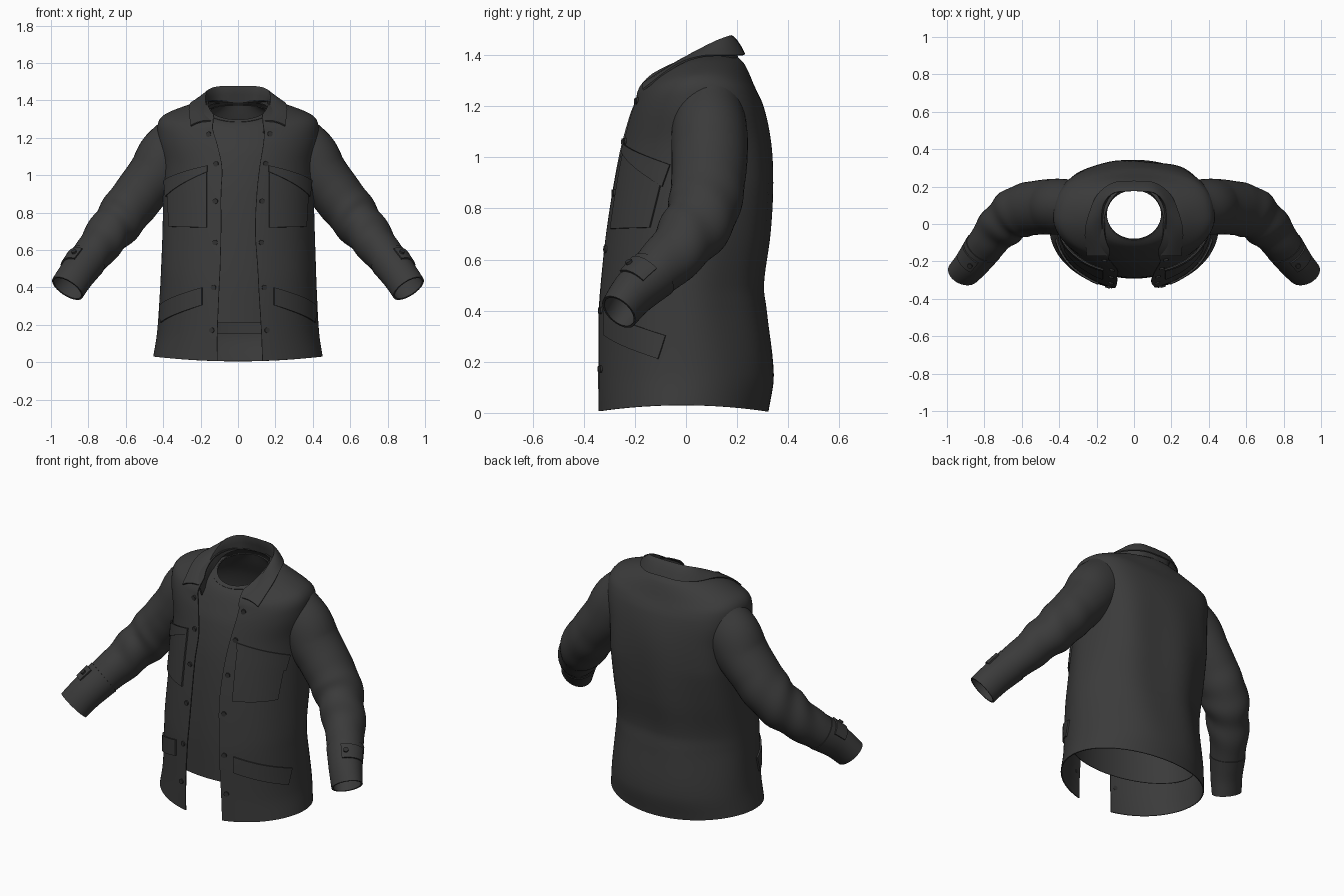
import bpy, bmesh, math
from mathutils import Vector

if "Cube" in bpy.data.objects:
    bpy.data.objects.remove(bpy.data.objects["Cube"])

fabric = bpy.data.materials.new("charcoal_cloth")
fabric.diffuse_color = (0.043, 0.043, 0.043, 1)
fabric.use_nodes = True
fabric.node_tree.nodes["Principled BSDF"].inputs["Base Color"].default_value = fabric.diffuse_color
dark = bpy.data.materials.new("black_button")
dark.diffuse_color = (0.03, 0.03, 0.03, 1)
dark.use_nodes = True
dark.node_tree.nodes["Principled BSDF"].inputs["Base Color"].default_value = dark.diffuse_color


def spline(rows, t):
    """Smooth interpolation of a table whose first column is the parameter."""
    n = len(rows)
    t = min(max(t, rows[0][0]), rows[-1][0])
    i = max(j for j in range(n - 1) if rows[j][0] <= t)
    a, b = rows[i], rows[i + 1]
    h = b[0] - a[0]
    s = (t - a[0]) / h

    def slope(j, c):
        lo, hi = rows[max(j - 1, 0)], rows[min(j + 1, n - 1)]
        return (hi[c] - lo[c]) / (hi[0] - lo[0])
    return [(2*s**3 - 3*s**2 + 1) * a[c] + (s**3 - 2*s**2 + s) * h * slope(i, c)
            + (3*s**2 - 2*s**3) * b[c] + (s**3 - s**2) * h * slope(i + 1, c)
            for c in range(1, len(a))]


def sheet(name, grid, thick=0.006, closed=False, hidden=None):
    """Cloth sheet through a grid of points; faces that test as hidden are left out."""
    bm = bmesh.new()
    vs = [[bm.verts.new(p) for p in row] for row in grid]
    m = len(grid[0])
    for r0, r1 in zip(vs, vs[1:]):
        for j in range(m if closed else m - 1):
            k = (j + 1) % m
            bm.faces.new((r0[j], r0[k], r1[k], r1[j]))
    if hidden:
        gone = [f for f in bm.faces if all(hidden(v.co) for v in f.verts)]
        bmesh.ops.delete(bm, geom=gone, context='FACES')
    bmesh.ops.recalc_face_normals(bm, faces=bm.faces)
    me = bpy.data.meshes.new(name)
    bm.to_mesh(me)
    bm.free()
    ob = bpy.data.objects.new(name, me)
    bpy.context.collection.objects.link(ob)
    me.materials.append(fabric)
    bpy.ops.object.select_all(action='DESELECT')
    bpy.context.view_layer.objects.active = ob
    ob.select_set(True)
    mod = ob.modifiers.new("thickness", 'SOLIDIFY')
    mod.thickness, mod.offset = thick, 0
    bpy.ops.object.modifier_apply(modifier=mod.name)
    bpy.ops.object.shade_smooth_by_angle(angle=math.radians(40))


# Height, half width, front y, back y, tilt, side lift, right and left opening edge
JACKET = [
    (0.005, 0.45, -0.350, 0.320, 0.00, 0.025, 0.13, 0.11),
    (0.15, 0.430, -0.352, 0.343, 0.00, 0.01, 0.125, 0.11),
    (0.40, 0.415, -0.348, 0.315, 0.00, 0.00, 0.11, 0.10),
    (0.50, 0.411, -0.340, 0.302, 0.00, 0.00, 0.105, 0.095),
    (0.70, 0.404, -0.318, 0.325, 0.00, 0.00, 0.092, 0.09),
    (0.90, 0.400, -0.287, 0.335, 0.00, 0.00, 0.10, 0.09),
    (1.05, 0.402, -0.258, 0.328, 0.01, 0.01, 0.115, 0.085),
    (1.18, 0.428, -0.226, 0.300, 0.02, 0.04, 0.135, 0.11),
    (1.25, 0.405, -0.205, 0.264, 0.03, 0.06, 0.14, 0.13),
    (1.30, 0.280, -0.212, 0.228, 0.06, 0.06, 0.135, 0.135),
    (1.325, 0.16, -0.220, 0.200, 0.065, 0.055, 0.13, 0.13)]
SHIRT = [
    (0.18, 0.400, -0.290, 0.285, -0.03, 0),
    (0.50, 0.380, -0.283, 0.270, 0, 0),
    (0.90, 0.372, -0.245, 0.300, 0, 0),
    (1.10, 0.365, -0.200, 0.280, 0, 0),
    (1.20, 0.335, -0.160, 0.250, 0.01, 0.02),
    (1.28, 0.240, -0.120, 0.210, 0.02, 0.04),
    (1.335, 0.145, -0.080, 0.182, 0.04, 0.01)]


def skin(rows, a, z, off=0.0):
    """Point and outward normal on a garment at angle a and height z."""
    w, yf, yb, tilt, lift = spline(rows, z)[:5]
    d, c, s = (yb - yf) / 2, (yb + yf) / 2, math.sin(a)
    nrm = Vector((math.cos(a) / w, s / d, 0)).normalized()
    if rows is JACKET:
        # soft drape folds and broad, squarer shoulder blades on the back
        fade = max(0, math.sin(math.pi * z / 1.2)) if z < 1.2 else 0
        off += 0.007 * fade * math.sin(7 * a + 2 * z) * (0.5 + 0.5 * s)
        if s > 0:
            broad = min(1, max(0, (z - 0.4) / 0.5)) * min(1, max(0, (1.31 - z) / 0.08))
            s += 0.6 * broad * s * (1 - s)
    p = Vector((w * math.cos(a), c + d * s,
                z + tilt * math.sin(a) + lift * math.cos(a) ** 2))
    return p + nrm * off, nrm


def angle_at(x, z):
    return -math.acos(max(-0.98, min(0.98, x / spline(JACKET, z)[0])))


def heights(rows, n):
    """Evenly spaced steps inside every table interval."""
    out = [a[0] + (b[0] - a[0]) * i / n for a, b in zip(rows, rows[1:]) for i in range(n)]
    return out + [rows[-1][0]]


# Sleeve centre line, half width and half depth
ARM = [
    (0.0, 0.31, 0.090, 1.14, 0.178, 0.140), (0.10, 0.38, 0.092, 1.09, 0.162, 0.146),
    (0.22, 0.44, 0.092, 1.005, 0.146, 0.146), (0.34, 0.51, 0.088, 0.92, 0.136, 0.142),
    (0.52, 0.615, 0.065, 0.785, 0.130, 0.137), (0.68, 0.71, -0.008, 0.665, 0.113, 0.120),
    (0.82, 0.792, -0.108, 0.56, 0.098, 0.100), (0.92, 0.862, -0.205, 0.47, 0.090, 0.082),
    (1.0, 0.912, -0.262, 0.395, 0.088, 0.070)]


def sleeve(t, a, side, off=0.0):
    x, y, z, ru, rv = spline(ARM, t)
    p = Vector((x, y, z))
    tan = (Vector(spline(ARM, t + 0.02)[:3]) - Vector(spline(ARM, t - 0.02)[:3])).normalized()
    u = tan.cross(Vector((0, 1, 0))).normalized()
    v = tan.cross(u)
    nrm = u * math.cos(a) + v * math.sin(a)
    # crumpled cloth around the elbow
    bunch = math.exp(-((t - 0.62) / 0.16) ** 2)
    off += 0.006 * bunch * math.sin(38 * t + 2.5 * math.sin(a + 0.6))
    p += u * math.cos(a) * (ru + off) + v * math.sin(a) * (rv + off)
    p.x *= side
    return p, Vector((nrm.x * side, nrm.y, nrm.z))


ARM_SAMPLES = [spline(ARM, i / 60) for i in range(24)]


def in_sleeve(p):
    q = Vector((abs(p.x), p.y, p.z))
    return q.x > 0.3 and any((q - Vector(s[:3])).length < min(s[3:]) - 0.02 for s in ARM_SAMPLES)


def in_body(p):
    z = p.z
    for _ in range(6):
        w, yf, yb, tilt, lift = spline(JACKET, z)[:5]
        cx, sy = p.x / w, (p.y - (yb + yf) / 2) / ((yb - yf) / 2)
        z = p.z - tilt * max(-1, min(1, sy)) - lift * min(1, cx * cx)
    return z < 1.3 and cx * cx + sy * sy < 0.85


# Jacket body, open at the front and at the armholes
grid = []
for z in heights(JACKET, 6):
    w, e_r, e_l = (spline(JACKET, z)[i] for i in (0, 5, 6))
    a0, a1 = -math.acos(e_r / w), math.pi + math.acos(e_l / w)
    grid.append([skin(JACKET, a0 + (a1 - a0) * j / 96, z)[0] for j in range(97)])
sheet("jacket_body", grid, hidden=in_sleeve)

# Inner shirt with neck band
ring = [2 * math.pi * j / 64 for j in range(64)]
for name, zs, off, thick in (("inner_shirt", heights(SHIRT, 4), 0, 0.004),
                             ("shirt_neckband", (1.315, 1.325, 1.335), 0.003, 0.006)):
    sheet(name, [[skin(SHIRT, a, z, off)[0] for a in ring] for z in zs], thick, True)


def patch(name, corners, off, thick):
    """Cloth panel on the jacket; corners (x, z): low inner, low outer, top outer, top inner."""
    q = [Vector((angle_at(x, z), z)) for x, z in corners]
    g = []
    for i in range(13):
        v = i / 12
        lo, hi = q[0].lerp(q[3], v), q[1].lerp(q[2], v)
        g.append([skin(JACKET, *lo.lerp(hi, j / 12), off)[0] for j in range(13)])
    sheet(name, g, thick)


def button(name, p, nrm, r=0.014):
    bpy.ops.mesh.primitive_cylinder_add(vertices=16, radius=r, depth=0.014, location=p,
                                        rotation=nrm.to_track_quat('Z', 'Y').to_euler())
    ob = bpy.context.object
    ob.name = name
    ob.data.materials.append(dark)
    bpy.ops.object.shade_smooth_by_angle(angle=math.radians(40))


for side, tag in ((1, "right"), (-1, "left")):
    # Sleeve, cuff and cuff tab
    arm_ring = [2 * math.pi * j / 40 for j in range(40)]
    sheet("sleeve_" + tag, [[sleeve(i / 60, a, side)[0] for a in arm_ring]
                            for i in range(61)], 0.006, True, in_body)
    sheet("cuff_" + tag, [[sleeve(0.84 + 0.16 * i / 6, a, side, 0.004)[0] for a in arm_ring]
                          for i in range(7)], 0.006, True)
    sheet("cuff_tab_" + tag, [[sleeve(0.86 + 0.05 * i / 3, -0.4 + 0.15 * j, side, 0.011)[0]
                               for j in range(10)] for i in range(4)], 0.01)
    button("cuff_button_" + tag, *sleeve(0.885, 0.7, side, 0.018))

    # Front buttons
    for z in (0.17, 0.40, 0.64, 0.86, 1.07, 1.235):
        x = side * (spline(JACKET, z)[5 if side == 1 else 6] + 0.03)
        button("front_button_" + tag, *skin(JACKET, angle_at(x, z), z, 0.003))

    # Chest pocket and flap, hip pocket flap
    def panel(name, pts, off, thick):
        patch(name + "_" + tag, [(side * x, z) for x, z in pts], off, thick)
    panel("chest_pocket", [(0.165, 0.72), (0.36, 0.725), (0.372, 0.95), (0.165, 1.04)],
          0.006, 0.012)
    panel("chest_flap", [(0.16, 1.025), (0.374, 0.885), (0.382, 0.97), (0.16, 1.06)],
          0.013, 0.008)
    panel("hip_flap", [(0.19, 0.305), (0.407, 0.205), (0.413, 0.30), (0.19, 0.40)],
          0.006, 0.012)

# Collar: half rows from the back centre to the front, then mirrored
STAND = [(0, 0, 0.20, 1.39), (1, 0.10, 0.18, 1.385), (2, 0.155, 0.10, 1.37),
         (3, 0.16, 0, 1.33), (4, 0.15, -0.08, 1.27), (5, 0.138, -0.15, 1.225)]
FOLD = [(0, 0, 0.178, 1.475), (1, 0.105, 0.168, 1.472), (2, 0.16, 0.115, 1.452),
        (3, 0.175, 0.03, 1.408), (4, 0.165, -0.06, 1.35), (5, 0.145, -0.168, 1.288)]
LEAF = [(0, 0, 0.228, 1.402), (1, 0.105, 0.22, 1.400), (2, 0.19, 0.16, 1.398),
        (3, 0.238, 0.06, 1.394), (4, 0.262, -0.04, 1.358), (5, 0.252, -0.168, 1.264)]


def collar_row(low, high, s, bulge):
    half = []
    for i in range(31):
        p = Vector(spline(low, i / 6)).lerp(Vector(spline(high, i / 6)), s)
        half.append(p + Vector((0, 0, bulge)))
    return [Vector((-p.x, p.y, p.z)) for p in half[:0:-1]] + half


rows = [collar_row(STAND, FOLD, s, 0) for s in (0, 0.5, 0.9)]
rows += [collar_row(FOLD, LEAF, s, 0.02 * s * (1 - s) * 2) for s in (0.02, 0.15, 0.4, 0.7, 1)]
sheet("collar", rows, 0.008)
